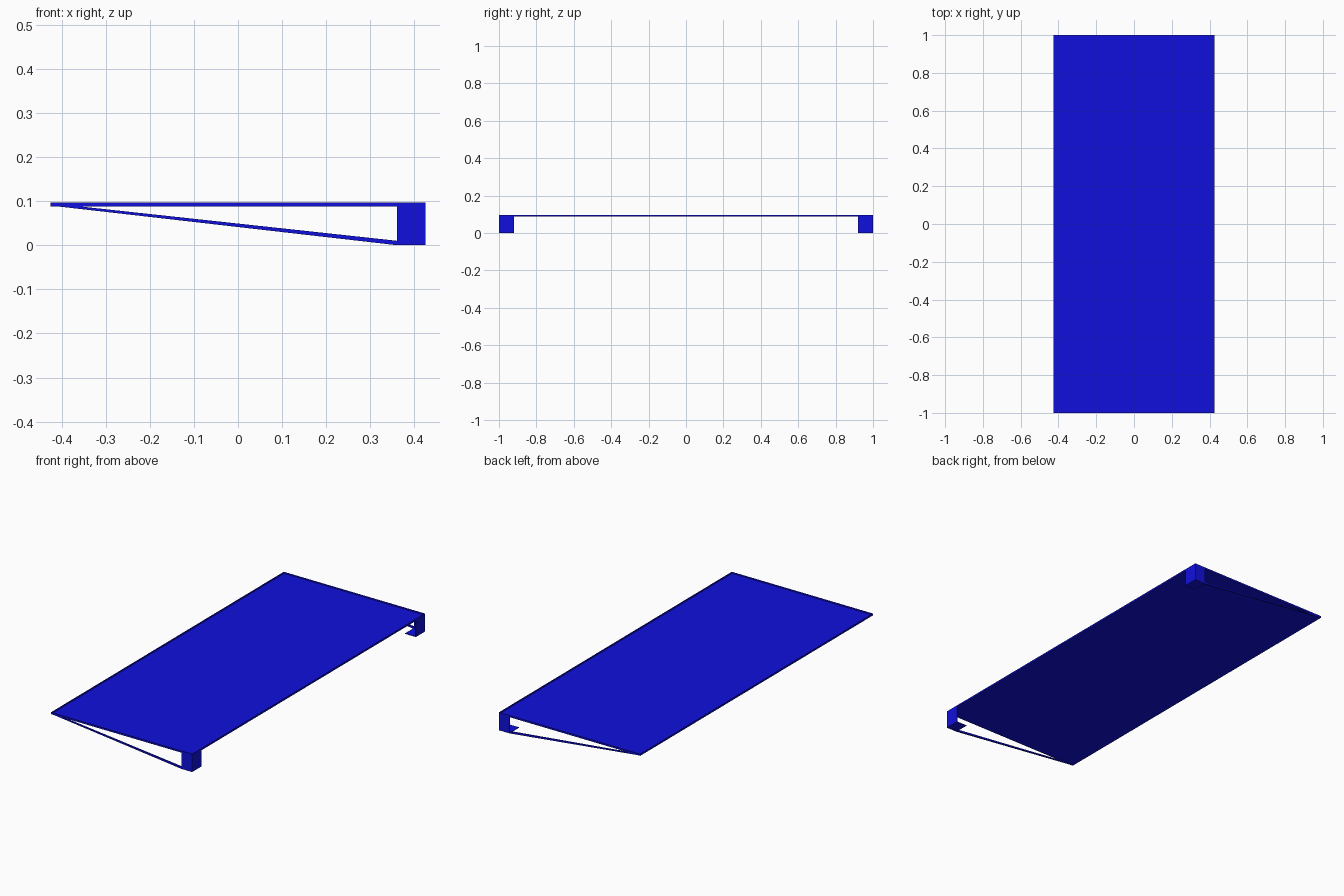
import bpy, bmesh
from mathutils import Vector

if "Cube" in bpy.data.objects:
    bpy.data.objects.remove(bpy.data.objects["Cube"])

blue = bpy.data.materials.new("blue")
blue.diffuse_color = (0.005, 0.005, 0.72, 1)
blue.use_nodes = True
blue.node_tree.nodes["Principled BSDF"].inputs["Base Color"].default_value = blue.diffuse_color

X, Y, TOP = 0.425, 1.0, 0.097
T = 0.004            # metal thickness
LIP = 0.009          # height of the tray rim
LEG_X, LEG_Y = 0.065, 0.08


def finish(name, bm):
    bmesh.ops.recalc_face_normals(bm, faces=bm.faces)
    me = bpy.data.meshes.new(name)
    bm.to_mesh(me)
    bm.free()
    me.materials.append(blue)
    ob = bpy.data.objects.new(name, me)
    bpy.context.collection.objects.link(ob)
    return ob


def box(name, lo, hi):
    bm = bmesh.new()
    bmesh.ops.create_cube(bm, size=1)
    lo, hi = Vector(lo), Vector(hi)
    for v in bm.verts:
        v.co = Vector([(a + b) / 2 + c * (b - a) for a, b, c in zip(lo, hi, v.co)])
    return finish(name, bm)


def prism(name, profile, y0, y1):
    """Extrude an x-z outline along y."""
    bm = bmesh.new()
    face = bm.faces.new([bm.verts.new((x, y0, z)) for x, z in profile])
    new = bmesh.ops.extrude_face_region(bm, geom=[face])["geom"]
    moved = [g for g in new if isinstance(g, bmesh.types.BMVert)]
    bmesh.ops.translate(bm, verts=moved, vec=(0, y1 - y0, 0))
    return finish(name, bm)


# Shallow tray: thin sheet with an upstanding rim
base = TOP - LIP
box("tray_sheet", (-X, -Y, base), (X, Y, base + 0.002))
for s, side in ((-1, "front"), (1, "back")):
    ya, yb = sorted((s * Y, s * (Y - T)))
    box(f"{side}_rim", (-X, ya, base), (X, yb, TOP))
for s, side in ((-1, "left"), (1, "right")):
    xa, xb = sorted((s * X, s * (X - T)))
    box(f"{side}_rim", (xa, -Y + T, base), (xb, Y - T, TOP))

# Corner legs (angle plates with a foot) and sloping struts, on both ends
for s, side in ((-1, "front"), (1, "back")):
    def span(a, b):
        return sorted((s * a, s * b))
    y0, y1 = span(Y - T, Y)
    box(f"{side}_leg_end_plate", (X - LEG_X, y0, 0), (X, y1, base))
    y0, y1 = span(Y - LEG_Y, Y - T)
    box(f"{side}_leg_side_plate", (X - T, y0, 0), (X, y1, base))
    box(f"{side}_leg_foot", (X - LEG_X, y0, 0), (X - T, y1, 0.003))
    y0, y1 = span(Y - 0.008, Y)
    prism(f"{side}_strut",
          [(X - LEG_X, 0), (X - LEG_X, 0.010), (-0.36, base), (-0.41, base)], y0, y1)
